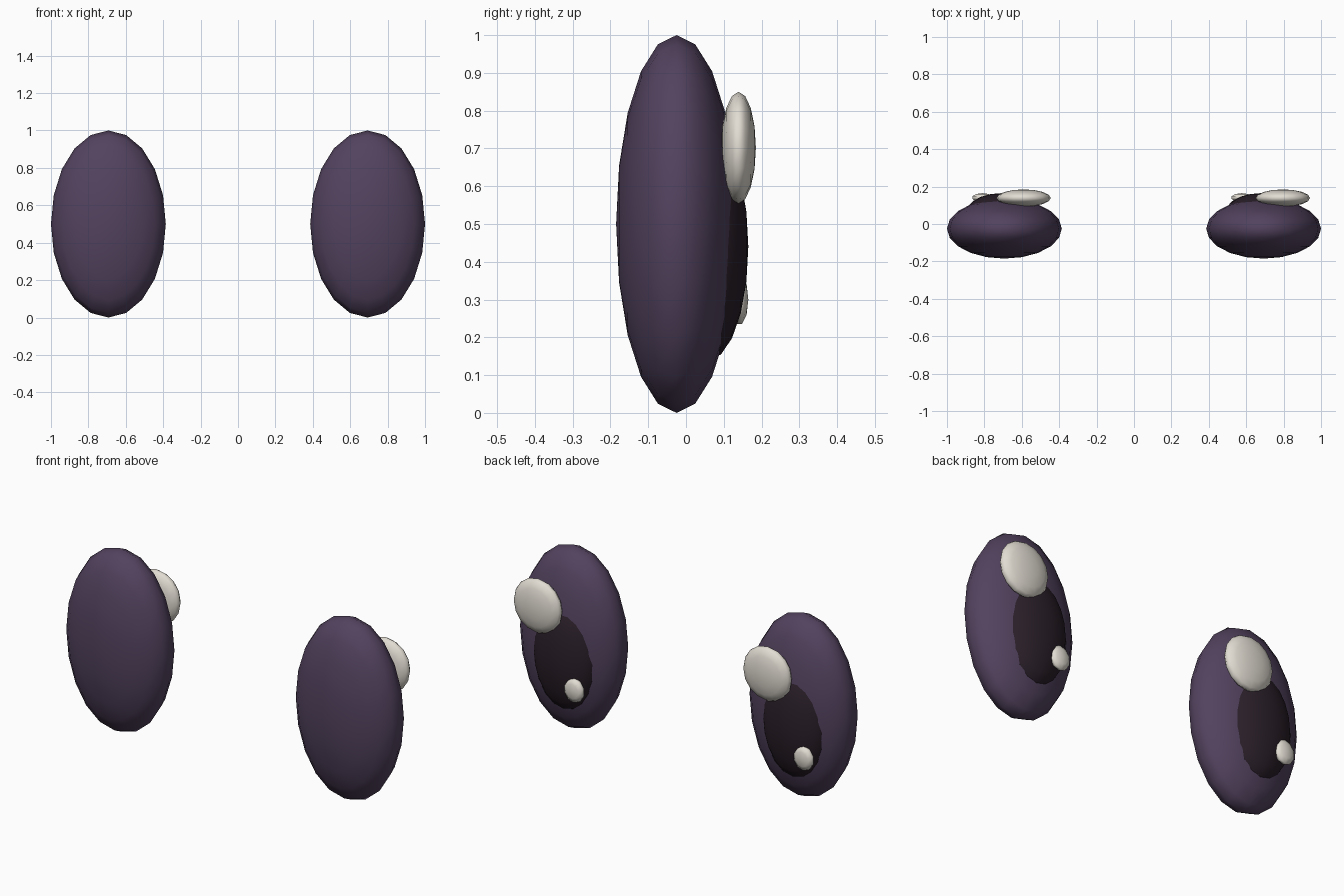
import bpy
import math

cube = bpy.data.objects.get("Cube")
if cube:
    bpy.data.objects.remove(cube, do_unlink=True)


def make_material(name, color):
    mat = bpy.data.materials.new(name)
    mat.use_nodes = True
    mat.diffuse_color = (*color, 1)
    mat.node_tree.nodes["Principled BSDF"].inputs["Base Color"].default_value = (*color, 1)
    return mat


purple = make_material("dusky purple", (0.085, 0.055, 0.113))
dark = make_material("dark plum", (0.022, 0.013, 0.021))
white = make_material("warm white", (0.76, 0.72, 0.65))


def ellipsoid(name, center, radii, segments, mat):
    """Smooth low-poly ellipsoid with its poles along y."""
    bpy.ops.mesh.primitive_uv_sphere_add(segments=segments, ring_count=segments // 2,
                                         radius=1, rotation=(math.pi / 2, 0, 0))
    obj = bpy.context.object
    bpy.ops.object.transform_apply(location=False, rotation=True, scale=False)
    obj.name = name
    obj.location = center
    obj.scale = radii
    bpy.ops.object.transform_apply(location=False, rotation=False, scale=True)
    bpy.ops.object.shade_smooth()
    obj.data.materials.append(mat)
    return obj


# Both eyes are identical copies, so the glints sit on the same side of each
for side, x in (("left", 0.693), ("right", -0.693)):
    # Eyeball
    ellipsoid(side + "_eyeball", (x, -0.025, 0.5), (0.307, 0.16, 0.5), 20, purple)
    # Pupil bulging from the back
    ellipsoid(side + "_pupil", (x - 0.015, 0.06, 0.44), (0.19, 0.105, 0.3), 20, dark)
    # Large and small glints
    ellipsoid(side + "_large_glint", (x + 0.103, 0.139, 0.702), (0.145, 0.046, 0.148), 16, white)
    ellipsoid(side + "_small_glint", (x - 0.117, 0.141, 0.3), (0.06, 0.024, 0.068), 10, white)
